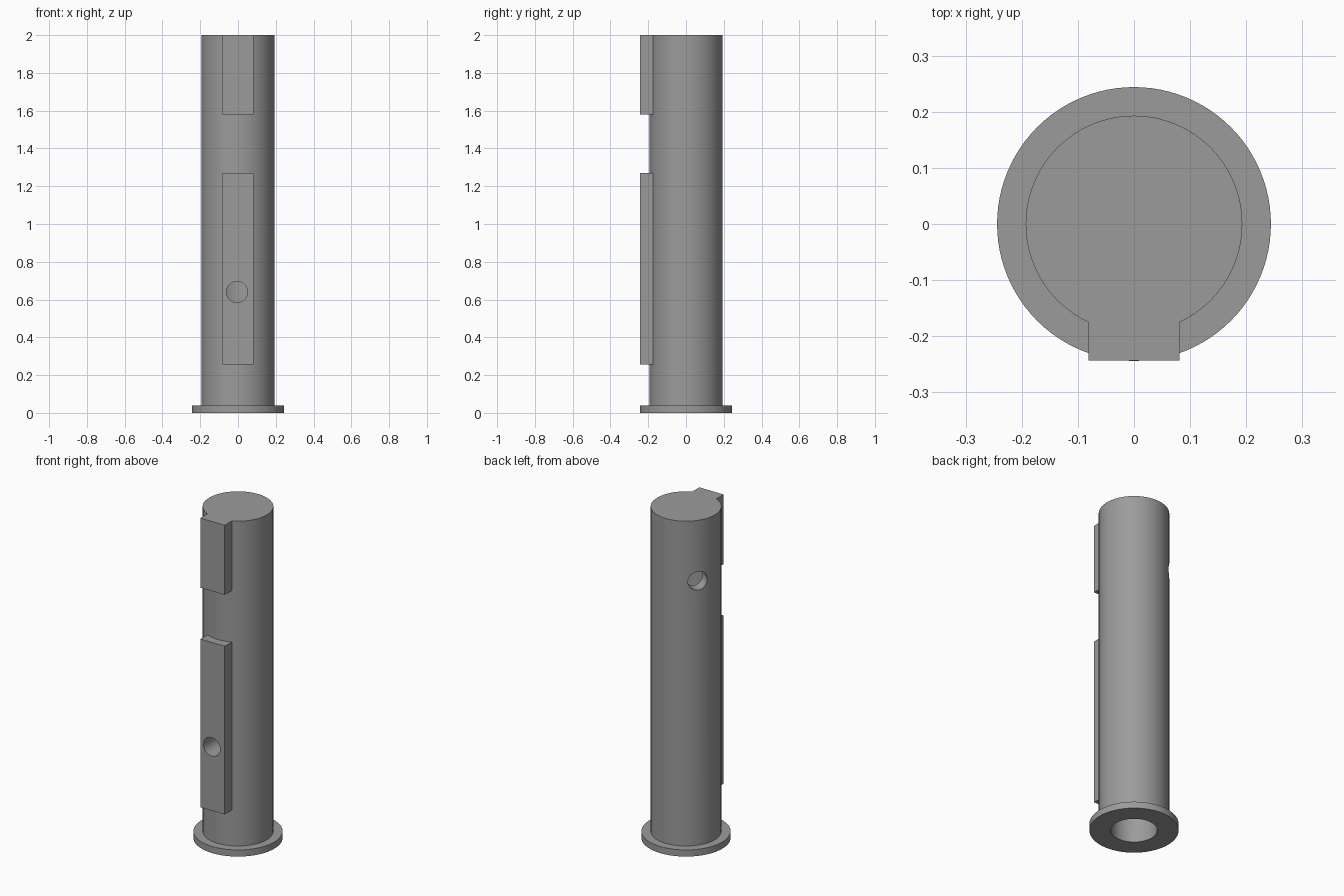
import bpy, math
from mathutils import Vector, Matrix

if "Cube" in bpy.data.objects:
    bpy.data.objects.remove(bpy.data.objects["Cube"])

SEG = 96
steel = bpy.data.materials.new("grey_steel")
steel.diffuse_color = (0.33, 0.33, 0.33, 1)
steel.use_nodes = True
steel.node_tree.nodes["Principled BSDF"].inputs["Base Color"].default_value = steel.diffuse_color


def cylinder(name, r, start, end, seg=SEG):
    """Cylinder running between two points."""
    start, end = Vector(start), Vector(end)
    axis = end - start
    bpy.ops.mesh.primitive_cylinder_add(vertices=seg, radius=r, depth=axis.length)
    ob = bpy.context.object
    ob.name = name
    ob.data.transform(Matrix.Translation((start + end) / 2)
                      @ axis.to_track_quat('Z', 'Y').to_matrix().to_4x4())
    ob.data.materials.append(steel)
    return ob


def box(name, lo, hi):
    """Box between two opposite corners."""
    lo, hi = Vector(lo), Vector(hi)
    bpy.ops.mesh.primitive_cube_add(size=1)
    ob = bpy.context.object
    ob.name = name
    ob.data.transform(Matrix.Translation((lo + hi) / 2)
                      @ Matrix.Diagonal((*(hi - lo), 1)))
    ob.data.materials.append(steel)
    return ob


def combine(target, tool, operation):
    """Apply a boolean and discard the tool."""
    mod = target.modifiers.new("cut", 'BOOLEAN')
    mod.operation = operation
    mod.solver = 'EXACT'
    mod.object = tool
    bpy.context.view_layer.objects.active = target
    bpy.ops.object.modifier_apply(modifier=mod.name)
    bpy.data.objects.remove(tool, do_unlink=True)


# Column with its foot flange
post = cylinder("keyed_post", 0.193, (0, 0, 0.02), (0, 0, 2))
combine(post, cylinder("flange", 0.244, (0, 0, 0), (0, 0, 0.04)), 'UNION')

# Long lower key and short upper key along the front
for z0, z1 in ((0.255, 1.27), (1.58, 2.0)):
    combine(post, box("key", (-0.081, -0.243, z0), (0.081, -0.155, z1)), 'UNION')

# Blind bore from below, closed at the top
combine(post, cylinder("bore", 0.127, (0, 0, -0.1), (0, 0, 1.93)), 'DIFFERENCE')

# Radial holes: through the front key, and high on the back left
for x, angle, z in ((-0.005, -90, 0.64), (0, 145, 1.635)):
    a = math.radians(angle)
    tip = (x + 0.35 * math.cos(a), 0.35 * math.sin(a), z)
    combine(post, cylinder("hole", 0.056, (x, 0, z), tip, 48), 'DIFFERENCE')

# Smooth round walls with crisp edges
bpy.ops.object.select_all(action='DESELECT')
post.select_set(True)
bpy.context.view_layer.objects.active = post
bpy.ops.object.shade_smooth_by_angle(angle=math.radians(30))
